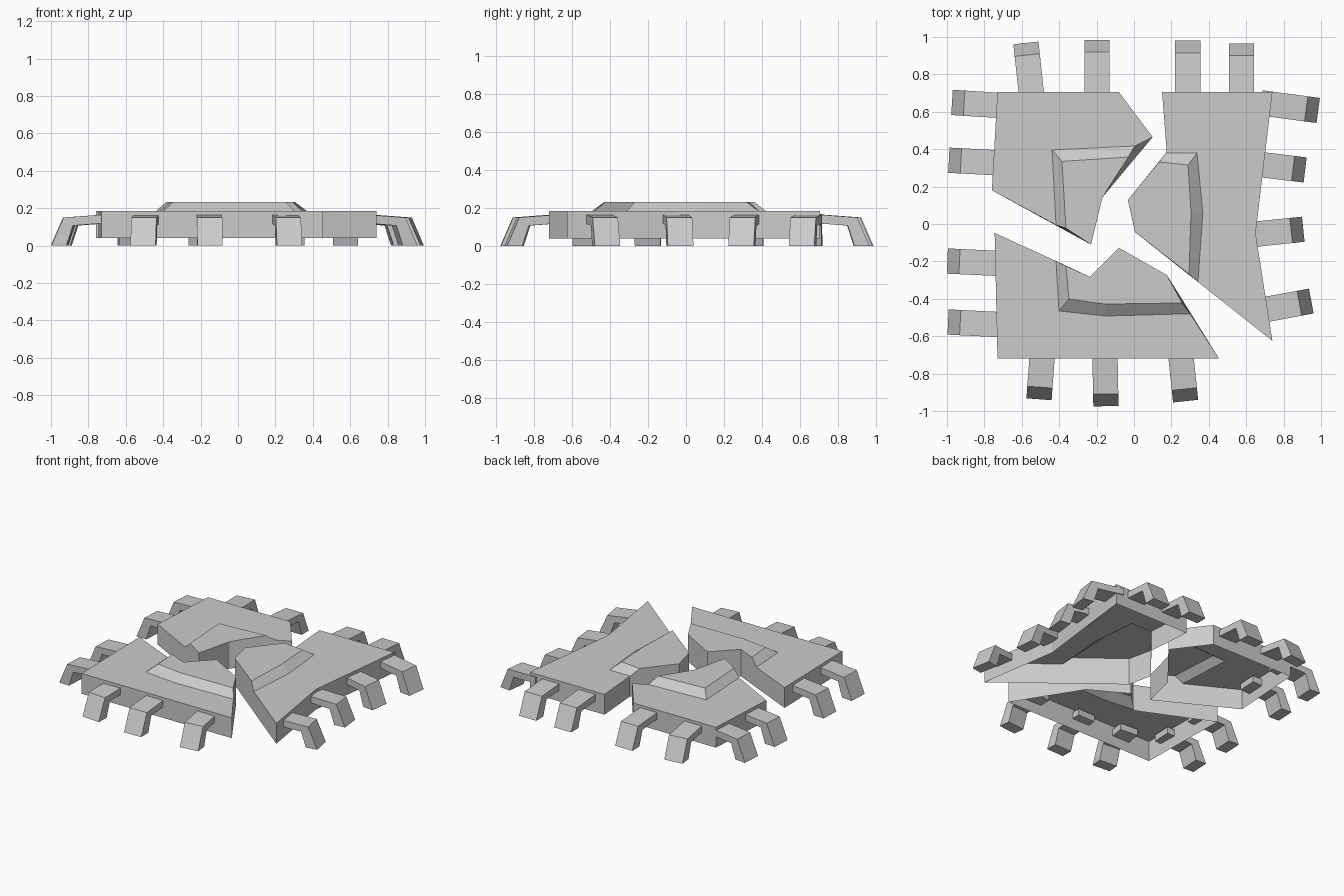
import bpy, bmesh
from mathutils import Vector

if "Cube" in bpy.data.objects:
    bpy.data.objects.remove(bpy.data.objects["Cube"])

Z_LOW, Z_PLATE, Z_TOP = 0.04, 0.185, 0.232


def finish(name, bm):
    mesh = bpy.data.meshes.new(name)
    bm.to_mesh(mesh)
    bm.free()
    bpy.context.collection.objects.link(bpy.data.objects.new(name, mesh))


def shard(name, outer, base, top, inner):
    """Open-bottomed piece of casing: plate, bevelled centre and broken walls.
    outer: rim at plate level, base/top: lower/upper edge of the bevel,
    inner: broken edge of the raised centre (runs from top[-1] to top[0])."""
    bm = bmesh.new()

    def ring(points, z):
        return [bm.verts.new((x, y, z)) for x, y in points]

    o, b = ring(outer, Z_PLATE), ring(base, Z_PLATE)
    t, i = ring(top, Z_TOP), ring(inner, Z_TOP)
    od, idn = ring(outer, Z_LOW), ring(inner, Z_LOW)
    bm.faces.new(o + b)
    bm.faces.new(t + i)
    for k in range(len(b) - 1):
        bm.faces.new((b[k], b[k + 1], t[k + 1], t[k]))
    for up, down in ((o, od), (i, idn)):
        for k in range(len(up) - 1):
            bm.faces.new((up[k], up[k + 1], down[k + 1], down[k]))
    bm.faces.new((o[-1], b[0], t[0], i[-1], idn[-1], od[-1]))
    bm.faces.new((i[0], t[-1], b[-1], o[0], od[0], idn[0]))
    bmesh.ops.recalc_face_normals(bm, faces=bm.faces[:])
    bm.faces.ensure_lookup_table()
    if bm.faces[0].normal.z < 0:
        bmesh.ops.reverse_faces(bm, faces=bm.faces[:])
    finish(name, bm)


def pin(name, root, tip, width=0.135):
    """Bent strap running from inside the casing down to the ground."""
    root, tip = Vector(root), Vector(tip)
    d = (tip - root).normalized()
    side = Vector((-d.y, d.x)) * width / 2
    profile = [(0, 0), (-0.065, 0.15), (-0.31, 0.168),
               (-0.31, 0.122), (-0.115, 0.107), (-0.08, 0)]
    bm = bmesh.new()
    loops = [[bm.verts.new((*(tip + d * s + side * e), z)) for s, z in profile]
             for e in (-1, 1)]
    n = len(profile)
    for k in range(n):
        j = (k + 1) % n
        bm.faces.new((loops[0][k], loops[0][j], loops[1][j], loops[1][k]))
    bm.faces.new(loops[0])
    bm.faces.new(loops[1])
    bmesh.ops.recalc_face_normals(bm, faces=bm.faces[:])
    finish(name, bm)


# Three broken pieces of the casing
shard("back_left_casing",
      [(-0.76, 0.18), (-0.73, 0.705), (-0.08, 0.705), (0.10, 0.465)],
      [(0.005, 0.417), (-0.438, 0.396), (-0.417, -0.005)],
      [(-0.03, 0.358), (-0.385, 0.335), (-0.364, -0.022)],
      [(-0.23, -0.11), (-0.168, 0.144)])
shard("right_casing",
      [(0.74, -0.625), (0.65, -0.05), (0.74, 0.705), (0.15, 0.705), (0.175, 0.385)],
      [(0.172, 0.381), (0.337, 0.38), (0.368, 0.06), (0.342, -0.31)],
      [(0.134, 0.332), (0.289, 0.316), (0.305, 0.06), (0.294, -0.268)],
      [(0.005, -0.043), (-0.033, 0.128)])
shard("front_left_casing",
      [(0.455, -0.72), (-0.73, -0.72), (-0.745, -0.048)],
      [(-0.417, -0.198), (-0.401, -0.465), (-0.15, -0.492), (0.30, -0.48)],
      [(-0.364, -0.225), (-0.348, -0.401), (-0.155, -0.428), (0.257, -0.422)],
      [(0.176, -0.273), (-0.08, -0.128), (-0.235, -0.283)])

# Bent pins: (root, tip) for each side
pins = {
    "back": [((-0.55, 0.71), (-0.578, 0.968)), ((-0.198, 0.71), (-0.198, 0.985)),
             ((0.288, 0.71), (0.288, 0.98)), ((0.575, 0.71), (0.575, 0.965))],
    "left": [((-0.735, 0.635), (-0.973, 0.65)), ((-0.745, 0.328), (-0.99, 0.341)),
             ((-0.74, -0.21), (-0.998, -0.198)), ((-0.735, -0.537), (-0.994, -0.524))],
    "front": [((-0.492, -0.72), (-0.508, -0.937)), ((-0.155, -0.72), (-0.15, -0.974)),
              ((0.252, -0.72), (0.276, -0.947))],
    "right": [((0.73, 0.641), (0.985, 0.607)), ((0.70, 0.315), (0.915, 0.289)),
              ((0.663, -0.053), (0.905, -0.028)), ((0.716, -0.455), (0.948, -0.412))],
}
for side_name, items in pins.items():
    for k, (root, tip) in enumerate(items):
        pin(f"{side_name}_pin_{k + 1}", root, tip)
